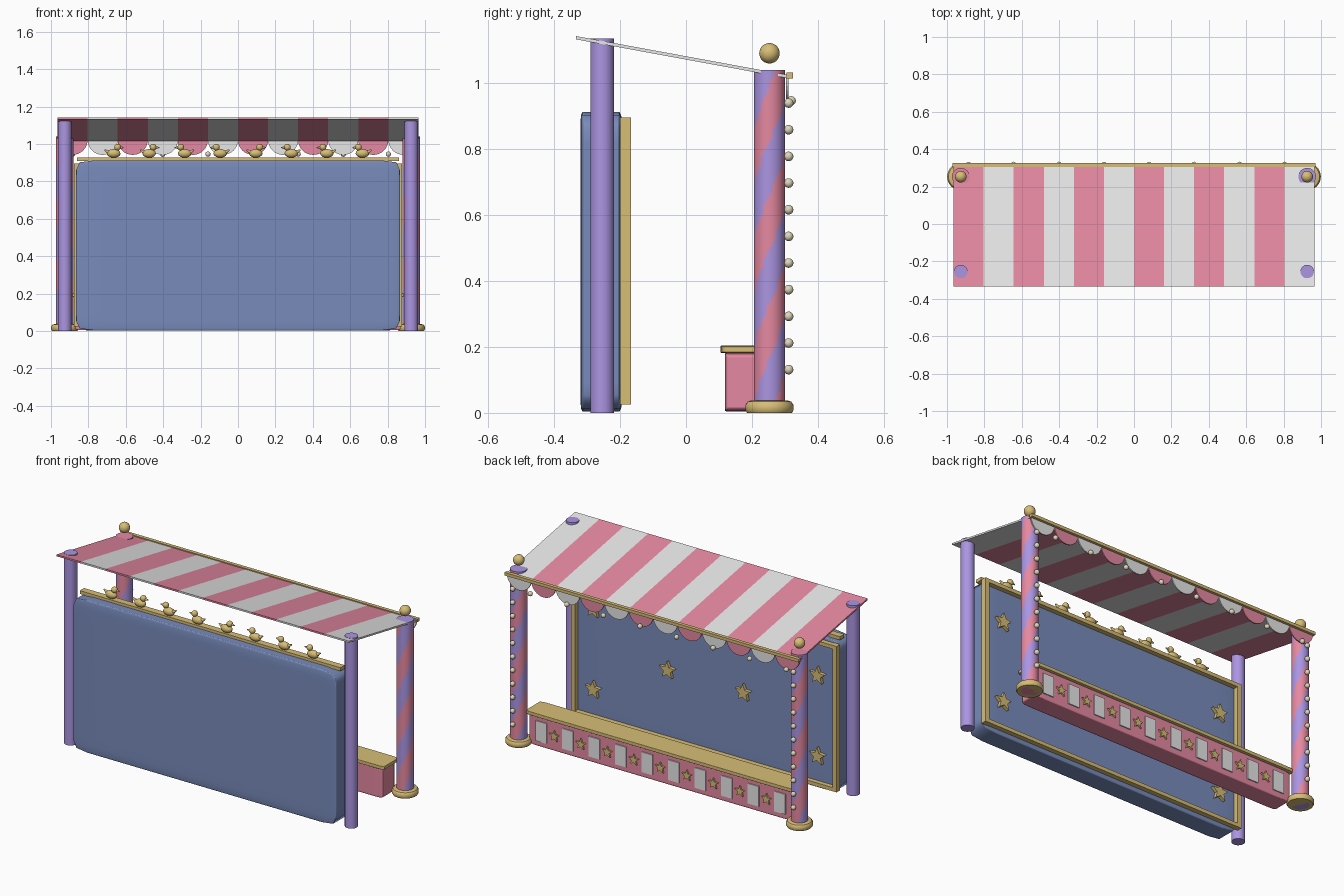
import bpy, bmesh, math
from mathutils import Matrix, Vector

if "Cube" in bpy.data.objects:
    bpy.data.objects.remove(bpy.data.objects["Cube"])


def material(name, rgb):
    m = bpy.data.materials.new(name)
    m.use_nodes = True
    m.diffuse_color = (*rgb, 1)
    bsdf = next(n for n in m.node_tree.nodes if n.type == 'BSDF_PRINCIPLED')
    bsdf.inputs["Base Color"].default_value = (*rgb, 1)
    bsdf.inputs["Roughness"].default_value = 0.6
    return m


PINK = material("pink", (0.79, 0.25, 0.36))
WHITE = material("white", (0.83, 0.83, 0.83))
PURPLE = material("purple", (0.41, 0.30, 0.76))
BLUE = material("blue", (0.19, 0.26, 0.50))
GOLD = material("gold", (0.68, 0.51, 0.18))
CREAM = material("cream", (0.74, 0.68, 0.50))


def finish(name, bm, mats, smooth=False):
    bmesh.ops.recalc_face_normals(bm, faces=bm.faces)
    mesh = bpy.data.meshes.new(name)
    bm.to_mesh(mesh)
    bm.free()
    for m in mats:
        mesh.materials.append(m)
    ob = bpy.data.objects.new(name, mesh)
    bpy.context.collection.objects.link(ob)
    if smooth:
        bpy.ops.object.select_all(action='DESELECT')
        ob.select_set(True)
        bpy.context.view_layer.objects.active = ob
        bpy.ops.object.shade_smooth_by_angle(angle=math.radians(35))
    return ob


def box(name, lo, hi, mat, bevel=0.0):
    """Box between two corners; the bevel is a fraction of each side."""
    lo, hi = Vector(lo), Vector(hi)
    bm = bmesh.new()
    bmesh.ops.create_cube(bm, size=1)
    ob = finish(name, bm, [mat], bevel > 0)
    ob.location = (lo + hi) / 2
    ob.scale = hi - lo
    if bevel:
        mod = ob.modifiers.new("Bevel", 'BEVEL')
        mod.width, mod.segments, mod.profile = bevel, 4, 0.8
    return ob


def add_ball(bm, pos, size, segs=16):
    m = Matrix.Translation(pos) @ Matrix.Diagonal((*size, 1))
    bmesh.ops.create_uvsphere(bm, u_segments=segs, v_segments=segs // 2 + 2, radius=1, matrix=m)


def lathe(name, profile, pos, mats, sides=32):
    """Turned part from (radius, height) points, closed at both ends."""
    bm = bmesh.new()
    rings = []
    for r, z in profile:
        rings.append([bm.verts.new((pos[0] + r * math.cos(math.tau * i / sides),
                                    pos[1] + r * math.sin(math.tau * i / sides), z))
                      for i in range(sides)])
    for a, b in zip(rings, rings[1:]):
        for i in range(sides):
            j = (i + 1) % sides
            bm.faces.new((a[i], a[j], b[j], b[i]))
    bm.faces.new(rings[0][::-1])
    bm.faces.new(rings[-1])
    return finish(name, bm, mats, True)


def plate(name, outline, y0, y1, mat):
    """Flat (x, z) outline extruded along y."""
    bm = bmesh.new()
    face = bm.faces.new([bm.verts.new((x, y0, z)) for x, z in outline])
    ext = bmesh.ops.extrude_face_region(bm, geom=[face])
    verts = [v for v in ext["geom"] if isinstance(v, bmesh.types.BMVert)]
    bmesh.ops.translate(bm, verts=verts, vec=(0, y1 - y0, 0))
    return finish(name, bm, [mat])


def star(name, x, z, radius, y0, y1):
    pts = []
    for i in range(10):
        r = radius if i % 2 == 0 else radius * 0.45
        a = math.pi / 2 + math.pi * i / 5
        pts.append((x + r * math.cos(a), z + r * math.sin(a)))
    plate(name, pts, y0, y1, GOLD)


# Posts, bases, finials and post lights on both sides
POST_X, FRONT_Y, BACK_Y = 0.926, 0.253, -0.254
for side, s in (("left", 1), ("right", -1)):
    lathe(f"{side}_plain_post", [(0.036, 0), (0.036, 1.135)], (s * POST_X, BACK_Y), [PURPLE])
    rings = 64
    post = lathe(f"{side}_striped_post", [(0.047, 1.04 * i / rings) for i in range(rings + 1)],
                 (s * POST_X, FRONT_Y), [PINK, PURPLE])
    for p in post.data.polygons:
        c = p.center
        turn = math.atan2(c.y - FRONT_Y, c.x - s * POST_X) / math.pi
        p.material_index = int((turn - c.z / 0.33) % 1 >= 0.5)
    lathe(f"{side}_post_base", [(0.068, 0), (0.073, 0.008), (0.073, 0.024), (0.066, 0.034), (0.055, 0.038)],
          (s * POST_X, FRONT_Y), [GOLD])
    bm = bmesh.new()
    add_ball(bm, (s * POST_X, FRONT_Y, 1.09), (0.031,) * 3, 24)
    finish(f"{side}_finial", bm, [GOLD], True)
    bm = bmesh.new()
    for i in range(11):
        add_ball(bm, (s * POST_X, 0.311, 0.131 + 0.0808 * i), (0.0145,) * 3)
    finish(f"{side}_post_lights", bm, [CREAM], True)

# Striped sloping canopy
HALF, STRIPES = 0.965, 12
WIDTH = 2 * HALF / STRIPES
Y_HIGH, Y_LOW, Z_HIGH, Z_LOW = -0.333, 0.31, 1.142, 1.024
bm = bmesh.new()
bmesh.ops.create_cube(bm, size=1)
for v in bm.verts:
    high = v.co.y < 0
    v.co = (v.co.x * 2 * HALF, Y_HIGH if high else Y_LOW,
            (Z_HIGH if high else Z_LOW) + (v.co.z - 0.5) * 0.01)
for i in range(1, STRIPES):
    geom = bm.verts[:] + bm.edges[:] + bm.faces[:]
    bmesh.ops.bisect_plane(bm, geom=geom, plane_co=(-HALF + i * WIDTH, 0, 0), plane_no=(1, 0, 0))
for f in bm.faces:
    f.material_index = int((f.calc_center_median().x + HALF) / WIDTH) % 2
finish("canopy", bm, [PINK, WHITE])
box("canopy_rail", (-0.97, 0.304, 1.013), (0.97, 0.325, 1.031), GOLD)

# Scalloped valance and its lights
for i in range(STRIPES):
    cx = -HALF + (i + 0.5) * WIDTH
    arc = [(cx + WIDTH / 2 * math.cos(math.pi * k / 16), 1.022 - 0.08 * math.sin(math.pi * k / 16))
           for k in range(17)]
    plate(f"valance_scallop_{i + 1}", arc, 0.303, 0.310, WHITE if i % 2 else PINK)
bm = bmesh.new()
for i in range(8):
    add_ball(bm, (-HALF + WIDTH * (0.5 + 1.5 * i), 0.319, 0.946), (0.014,) * 3)
finish("valance_lights", bm, [CREAM], True)

# Backboard with its frame and stars
box("backboard", (-0.865, -0.32, 0.004), (0.865, -0.195, 0.912), BLUE, 0.1)
for s in (-1, 1):
    xs = sorted((s * 0.85, s * 0.876))
    box("frame_side", (xs[0], -0.2, 0.025), (xs[1], -0.167, 0.895), GOLD)
    for z in (0.2, 0.68):
        star("board_star", s * 0.74, z, 0.053, -0.2, -0.175)
    star("board_star", s * 0.25, 0.447, 0.053, -0.2, -0.175)
for z in (0.025, 0.873):
    box("frame_bar", (-0.876, -0.2, z), (0.876, -0.167, z + 0.022), GOLD)

# Row of ducks on a ledge
box("duck_ledge", (-0.86, -0.262, 0.908), (0.86, -0.222, 0.928), GOLD)
for i, face in enumerate((1, 1, -1, -1, 1, -1, -1, -1)):
    x, y = (i - 3.5) * 0.19, -0.243
    bm = bmesh.new()
    add_ball(bm, (x, y, 0.95), (0.036, 0.022, 0.023))
    add_ball(bm, (x + face * 0.021, y, 0.983), (0.018, 0.017, 0.018))
    for dx, z, r, length, tilt in ((0.044, 0.981, 0.008, 0.02, 0), (-0.036, 0.961, 0.012, 0.03, 0.5)):
        way = math.copysign(1, dx) * face
        m = (Matrix.Translation((x + face * dx, y, z))
             @ Matrix.Rotation(way * (math.pi / 2 - tilt), 4, 'Y'))
        bmesh.ops.create_cone(bm, cap_ends=True, segments=12, radius1=r, radius2=r * 0.3,
                              depth=length, matrix=m)
    finish(f"duck_{i + 1}", bm, [GOLD], True)

# Counter with panels and stars
box("counter", (-0.87, 0.118, 0.004), (0.87, 0.236, 0.182), PINK, 0.08)
box("counter_top", (-0.885, 0.105, 0.182), (0.885, 0.25, 0.204), GOLD, 0.1)
for i in range(10):
    x = (i - 4.5) * 0.175
    box("counter_panel", (x - 0.036, 0.23, 0.035), (x + 0.036, 0.242, 0.155), WHITE)
    if i < 9:
        star("counter_star", x + 0.0875, 0.094, 0.034, 0.23, 0.246)
